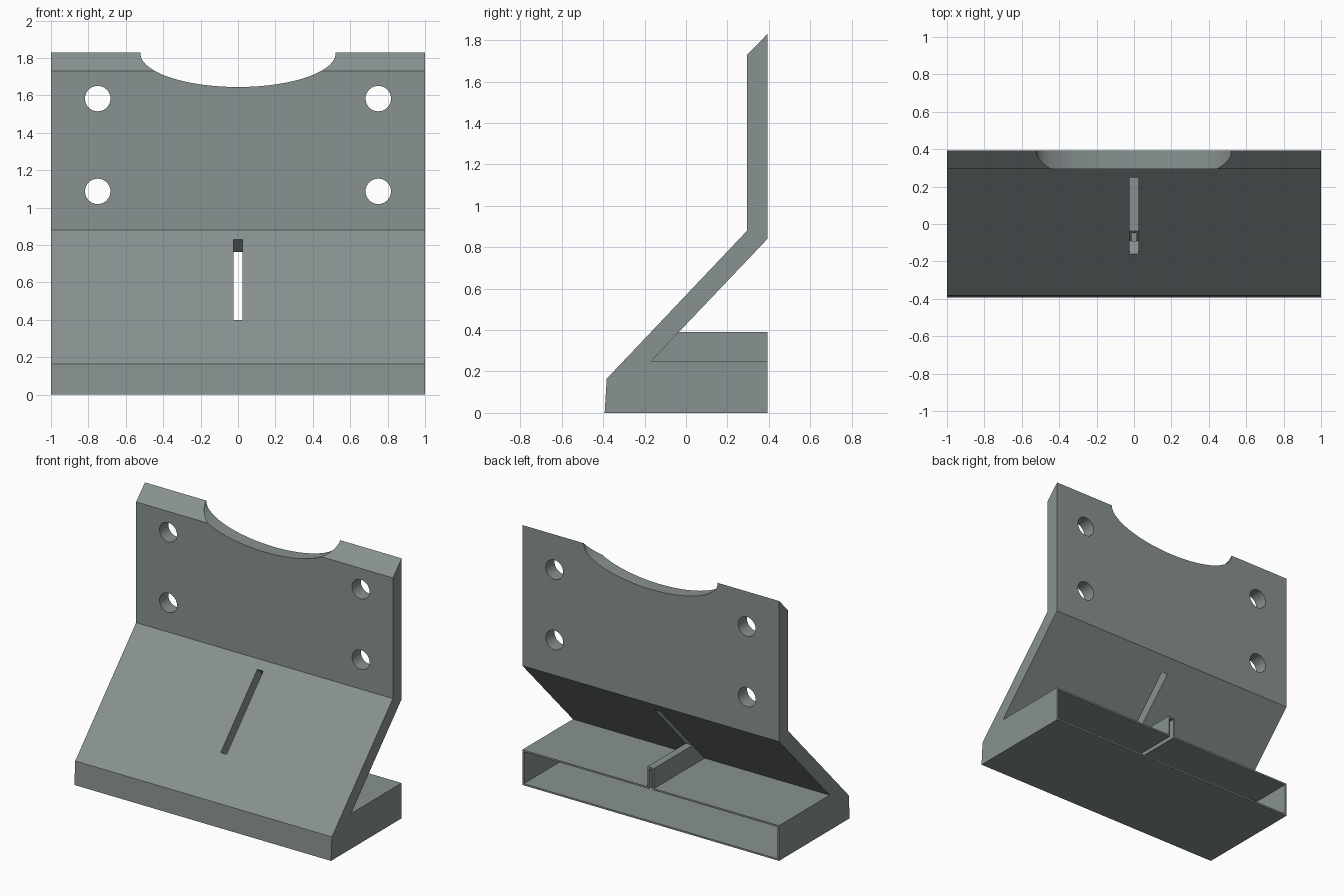
import bpy, bmesh, math

if "Cube" in bpy.data.objects:
    bpy.data.objects.remove(bpy.data.objects["Cube"])

grey = bpy.data.materials.new("steel grey")
grey.diffuse_color = (0.25, 0.285, 0.285, 1)
grey.use_nodes = True
grey.node_tree.nodes["Principled BSDF"].inputs["Base Color"].default_value = grey.diffuse_color


def prism(name, points, low, high, axis="x"):
    """Extrude a profile: (y, z) points along x, or (x, z) points along y."""
    bm = bmesh.new()
    place = (lambda p, d: (d, p[0], p[1])) if axis == "x" else (lambda p, d: (p[0], d, p[1]))
    a = [bm.verts.new(place(p, low)) for p in points]
    b = [bm.verts.new(place(p, high)) for p in points]
    n = len(points)
    bm.faces.new(a)
    bm.faces.new(b[::-1])
    for i in range(n):
        bm.faces.new((a[i], b[i], b[(i + 1) % n], a[(i + 1) % n]))
    bmesh.ops.recalc_face_normals(bm, faces=bm.faces)
    mesh = bpy.data.meshes.new(name)
    bm.to_mesh(mesh)
    bm.free()
    mesh.materials.append(grey)
    obj = bpy.data.objects.new(name, mesh)
    bpy.context.collection.objects.link(obj)
    return obj


def combine(target, tool, operation="DIFFERENCE"):
    mod = target.modifiers.new("combine", "BOOLEAN")
    mod.operation, mod.solver, mod.object = operation, "EXACT", tool
    bpy.context.view_layer.objects.active = target
    bpy.ops.object.modifier_apply(modifier=mod.name)
    bpy.data.objects.remove(tool)


def ellipse(cx, cz, rx, rz, n):
    return [(cx + rx * math.cos(2 * math.pi * i / n), cz + rz * math.sin(2 * math.pi * i / n))
            for i in range(n)]


# Bent plate with the base block below it
bracket = prism("bracket", [(-0.393, 0), (-0.383, 0.165), (0.295, 0.88), (0.295, 1.73), (0.393, 1.83),
                            (0.393, 0.84), (-0.17, 0.248), (0.393, 0.248), (0.393, 0)], -1, 1)

# Slot cut square through the sloping plate
ny, nz = 0.727, -0.686
slot = [(y + ny * t, z + nz * t) for y, z, t in
        [(-0.16, 0.40, -0.03), (0.248, 0.83, -0.03), (0.248, 0.83, 0.13), (-0.16, 0.40, 0.13)]]
combine(bracket, prism("slot_cutter", slot, -0.023, 0.023))

# Raised rib on the base, behind the slot
rib = [(-0.173, 0.243), (-0.038, 0.39), (0.393, 0.39), (0.393, 0.243)]
combine(bracket, prism("rib", rib, -0.026, 0.026), "UNION")

# Hollow base, open at the back, and the hollow rib joined to it
cavity = [(-0.375, 0.012), (-0.172, 0.236), (0.45, 0.236), (0.45, 0.012)]
combine(bracket, prism("base_cavity_cutter", cavity, -0.988, 0.988))
rib_cavity = [(-0.18, 0.22), (-0.18, 0.24), (-0.052, 0.378), (0.45, 0.378), (0.45, 0.22)]
combine(bracket, prism("rib_cavity_cutter", rib_cavity, -0.014, 0.014))

# Shallow curved notch in the top edge
combine(bracket, prism("notch_cutter", ellipse(0, 1.825, 0.522, 0.18, 96), 0.2, 0.5, "y"))

# Four bolt holes
for x in (-0.75, 0.75):
    for z in (1.087, 1.583):
        combine(bracket, prism("hole_cutter", ellipse(x, z, 0.068, 0.068, 40), 0.2, 0.5, "y"))

# Smooth the curved cuts, keep the bends sharp
bracket.select_set(True)
bpy.context.view_layer.objects.active = bracket
bpy.ops.object.shade_smooth_by_angle(angle=math.radians(25))
